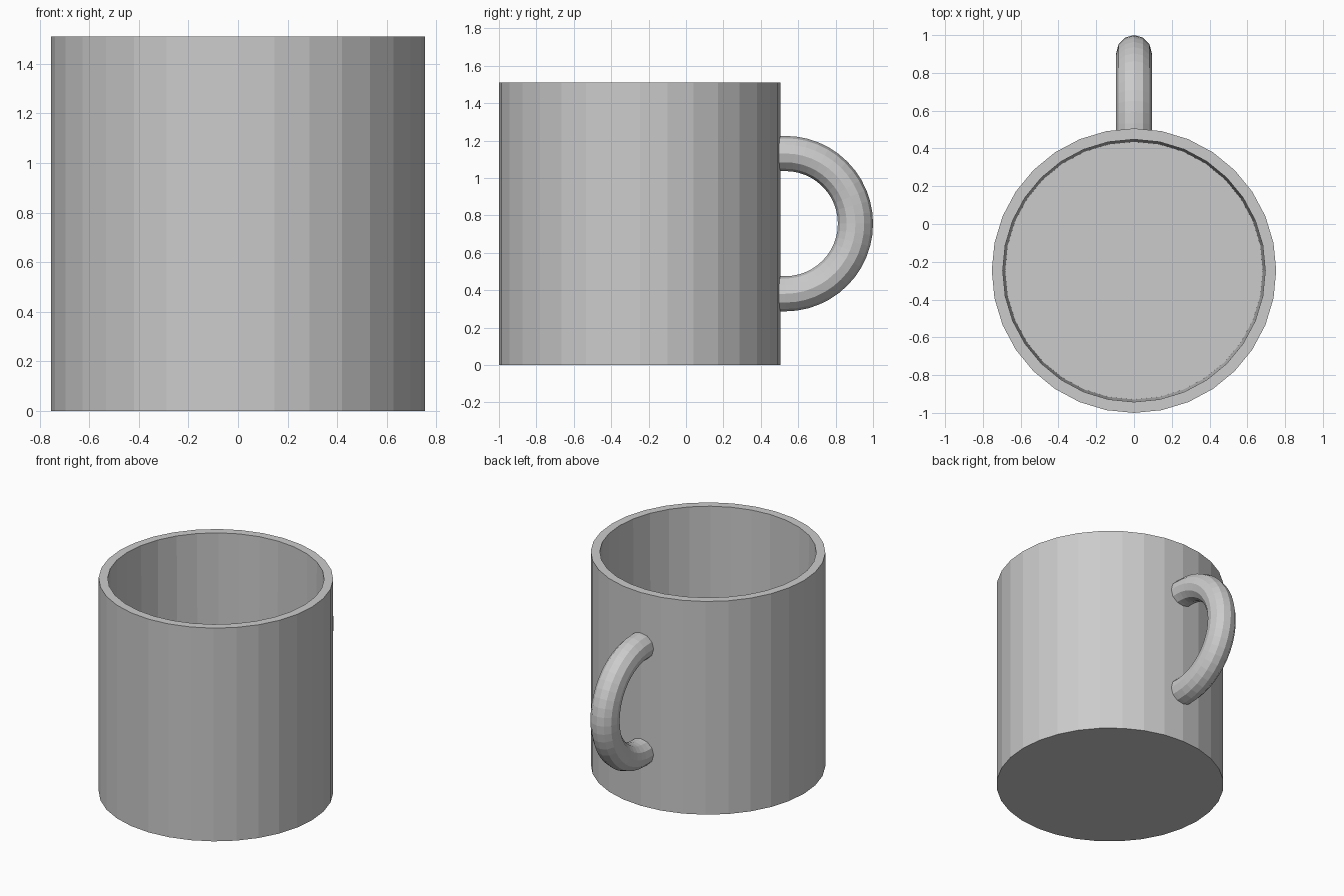
import bpy, bmesh
from math import sin, cos, pi

if "Cube" in bpy.data.objects:
    bpy.data.objects.remove(bpy.data.objects["Cube"])

CUP_Y = -0.247      # cup axis
SIDES = 32


def loft(name, rings):
    """Join equal-length point rings into a tube with capped ends."""
    bm = bmesh.new()
    loops = [[bm.verts.new(p) for p in ring] for ring in rings]
    for a, b in zip(loops, loops[1:]):
        n = len(a)
        for i in range(n):
            j = (i + 1) % n
            bm.faces.new((a[i], a[j], b[j], b[i]))
    bm.faces.new(loops[0])
    bm.faces.new(loops[-1])
    bmesh.ops.recalc_face_normals(bm, faces=bm.faces)
    mesh = bpy.data.meshes.new(name)
    bm.to_mesh(mesh)
    bm.free()
    ob = bpy.data.objects.new(name, mesh)
    bpy.context.collection.objects.link(ob)
    return ob


# Cup body: outer wall, flat rim, slightly tapered inner wall, floor
profile = [(0.753, 0.0), (0.753, 1.51), (0.695, 1.51), (0.682, 0.07)]
loft("cup_body", [
    [(r * sin(2 * pi * i / SIDES), CUP_Y + r * cos(2 * pi * i / SIDES), z)
     for i in range(SIDES)]
    for r, z in profile])

# Handle: half ring with short straight ends buried in the cup wall
HY, HZ, MAJOR, MINOR = 0.531, 0.756, 0.375, 0.094
path = [(-pi / 2 + pi * k / 24, 0.0) for k in range(25)]
path = [(-pi / 2, -0.05)] + path + [(pi / 2, -0.05)]
loft("handle", [
    [(MINOR * sin(2 * pi * i / 12),
      HY + dy + (MAJOR + MINOR * cos(2 * pi * i / 12)) * cos(a),
      HZ + (MAJOR + MINOR * cos(2 * pi * i / 12)) * sin(a))
     for i in range(12)]
    for a, dy in path])
